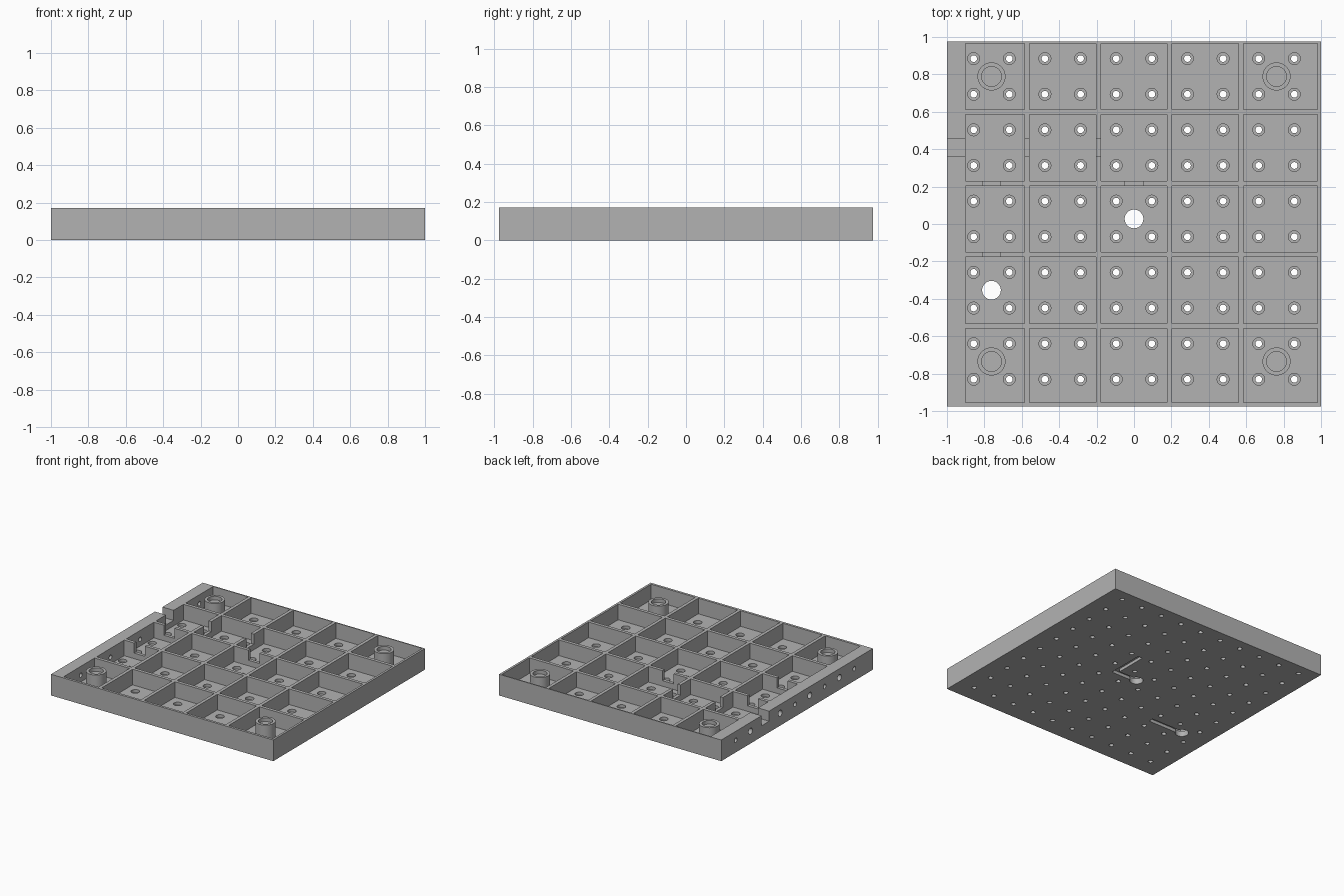
import bpy, bmesh, math
from mathutils import Matrix

if "Cube" in bpy.data.objects:
    bpy.data.objects.remove(bpy.data.objects["Cube"])

W, D, H = 1.0, 0.975, 0.172      # half width, half depth, height
FLOOR, NOTCH = 0.045, 0.09
PITCH, MID_Y = 0.381, 0.027

gray = bpy.data.materials.new("plain gray")
gray.use_nodes = True
color = (0.45, 0.45, 0.45, 1)
gray.diffuse_color = color
gray.node_tree.nodes["Principled BSDF"].inputs["Base Color"].default_value = color


def box(bm, x, y, z):
    """Add a box given its x, y and z ranges."""
    mid = [(a + b) / 2 for a, b in (x, y, z)]
    size = [b - a for a, b in (x, y, z)]
    bmesh.ops.create_cube(bm, size=1, matrix=Matrix.Translation(mid) @ Matrix.Diagonal((*size, 1)))


def rod(bm, x, y, z, r, length, sides=24, along_x=False):
    """Add a cylinder centred on a point, upright or along x."""
    turn = Matrix.Rotation(math.pi / 2, 4, "Y") if along_x else Matrix()
    bmesh.ops.create_cone(bm, cap_ends=True, segments=sides, radius1=r, radius2=r, depth=length,
                          matrix=Matrix.Translation((x, y, z)) @ turn)


def make(name, bm):
    mesh = bpy.data.meshes.new(name)
    bm.to_mesh(mesh)
    bm.free()
    mesh.materials.append(gray)
    obj = bpy.data.objects.new(name, mesh)
    bpy.context.collection.objects.link(obj)
    return obj


def combine(target, bm, operation="DIFFERENCE"):
    """Apply one boolean step and drop its helper."""
    tool = make("helper", bm)
    tool.hide_render = True
    mod = target.modifiers.new("cut", "BOOLEAN")
    mod.operation, mod.solver, mod.object = operation, "EXACT", tool
    deps = bpy.context.evaluated_depsgraph_get()
    mesh = bpy.data.meshes.new_from_object(target.evaluated_get(deps))
    target.modifiers.clear()
    target.data = mesh
    bpy.data.objects.remove(tool)


# Solid slab
bm = bmesh.new()
box(bm, (-W, W), (-D, D), (0, H))
base = make("base_tray", bm)

# Five by five pockets, leaving thin ribs and one thick side wall
cols = [PITCH * (i - 2) for i in range(5)]
rows = [MID_Y + PITCH * (i - 2) for i in range(5)]
half = 0.177
bm = bmesh.new()
for i, cx in enumerate(cols):
    for j, cy in enumerate(rows):
        x0 = -0.9 if i == 0 else cx - half
        x1 = 0.982 if i == 4 else cx + half
        y0 = -0.955 if j == 0 else cy - half
        box(bm, (x0, x1), (y0, cy + half), (FLOOR, H + 0.1))
combine(base, bm)

# Corner bosses with shallow round recesses
corners = [(x, y) for x in (cols[0], cols[4]) for y in (rows[0], rows[4])]
bm = bmesh.new()
for x, y in corners:
    rod(bm, x, y, (H + 0.02) / 2, 0.075, H - 0.02, 40)
combine(base, bm, "UNION")
bm = bmesh.new()
for x, y in corners:
    rod(bm, x, y, H, 0.053, 0.06, 40)
combine(base, bm)

# Screw holes with counterbores, four per pocket
for radius, bottom in ((0.018, -0.05), (0.032, 0.022)):
    bm = bmesh.new()
    for cx in cols:
        for cy in rows:
            for dx in (-PITCH / 4, PITCH / 4):
                for dy in (-PITCH / 4, PITCH / 4):
                    top = FLOOR + 0.03
                    rod(bm, cx + dx, cy + dy, (top + bottom) / 2, radius, top - bottom, 20)
    combine(base, bm)

# Two large through holes
bm = bmesh.new()
rod(bm, cols[2], rows[2], 0, 0.05, 0.2, 40)
rod(bm, cols[0], rows[1], 0, 0.05, 0.2, 40)
combine(base, bm)

# Wire notches through the thick wall and ribs
bm = bmesh.new()
box(bm, (-W - 0.1, -0.17), (0.36, 0.457), (NOTCH, H + 0.1))
box(bm, (-0.81, -0.715), (-0.19, 0.25), (NOTCH, H + 0.1))
box(bm, (-0.05, 0.05), (0.19, 0.25), (NOTCH, H + 0.1))
combine(base, bm)

# Cross holes in the thick wall: through at pocket centres, blind at ribs
bm = bmesh.new()
for j, cy in enumerate(rows):
    if j != 3:
        rod(bm, -0.95, cy, 0.1, 0.018, 0.16, 20, True)
    if j < 4:
        rod(bm, -W, cy + PITCH / 2, 0.1, 0.025, 0.12, 20, True)
combine(base, bm)

# Grooves under the floor beside the large holes
for x, y in (((0, 0.22), (0.007, 0.047)), ((0.18, 0.22), (0.03, 0.31)),
             ((cols[0], -0.46), (rows[1] - 0.02, rows[1] + 0.02))):
    bm = bmesh.new()
    box(bm, x, y, (-0.05, 0.025))
    combine(base, bm)

# Smooth round walls, crisp edges
bpy.ops.object.select_all(action="DESELECT")
base.select_set(True)
bpy.context.view_layer.objects.active = base
bpy.ops.object.shade_smooth_by_angle(angle=math.radians(30))
